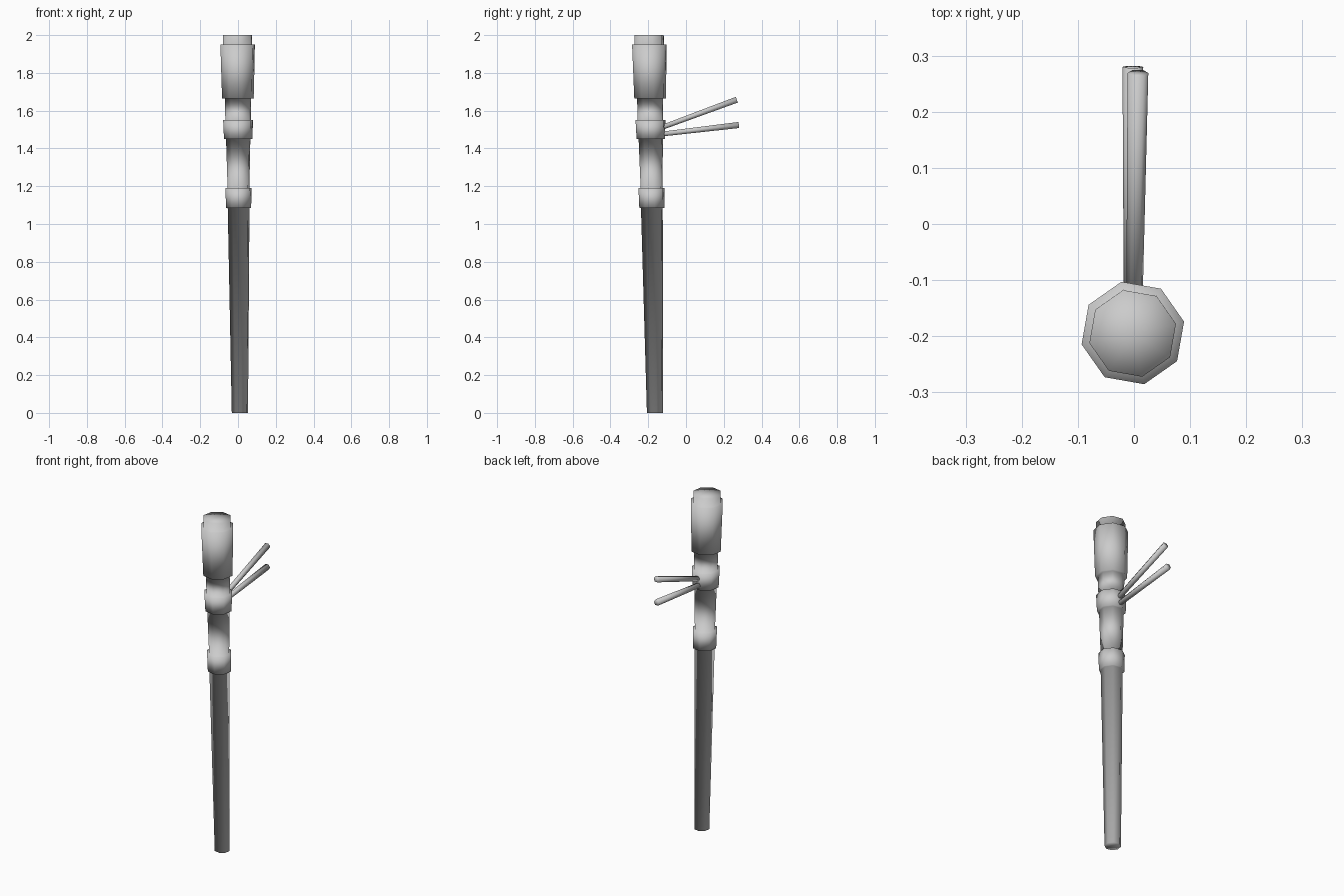
import bpy, bmesh, math
from mathutils import Vector

cube = bpy.data.objects.get("Cube")
if cube:
    bpy.data.objects.remove(cube, do_unlink=True)

grey = bpy.data.materials.new("light_grey")
grey.use_nodes = True
colour = (0.6, 0.6, 0.6, 1)
grey.diffuse_color = colour
grey.node_tree.nodes["Principled BSDF"].inputs["Base Color"].default_value = colour


def loft(name, rings, sides, turn, across, up):
    """Skin a chain of (centre, radius) rings and close both ends with fans."""
    bm = bmesh.new()
    loops = []
    for centre, radius in rings:
        angles = [turn + math.tau * i / sides for i in range(sides)]
        loops.append([bm.verts.new(centre + radius * (across * math.cos(a) + up * math.sin(a)))
                      for a in angles])
    for low, high in zip(loops, loops[1:]):
        for i in range(sides):
            j = (i + 1) % sides
            bm.faces.new((low[i], low[j], high[j], high[i]))
    for loop, (centre, _) in ((loops[0], rings[0]), (loops[-1], rings[-1])):
        tip = bm.verts.new(centre)
        for i in range(sides):
            bm.faces.new((loop[i], loop[(i + 1) % sides], tip))
    bmesh.ops.recalc_face_normals(bm, faces=bm.faces)
    for face in bm.faces:
        face.smooth = True
    mesh = bpy.data.meshes.new(name)
    bm.to_mesh(mesh)
    bm.free()
    mesh.materials.append(grey)
    obj = bpy.data.objects.new(name, mesh)
    bpy.context.collection.objects.link(obj)
    return obj


# Leaning pole: (height, radius) of shaft, lower band, grip, upper band, neck, head, cap
profile = [(0, .044), (1.085, .059), (1.085, .068), (1.19, .071),
           (1.19, .059), (1.45, .066), (1.45, .077), (1.55, .081),
           (1.55, .069), (1.665, .071), (1.665, .086), (1.95, .0935),
           (1.95, .079), (2, .079)]
foot, lean = Vector((.01, -.164, 0)), Vector((-.0062, -.0155, 1))
loft("pole", [(foot + lean * z, r) for z, r in profile], 8,
     math.radians(12.5), Vector((1, 0, 0)), Vector((0, 1, 0)))

# Two thin prongs reaching back from the upper band
prongs = {"upper_prong": ((0, -.19, 1.488), (.007, .269, 1.658)),
          "lower_prong": ((-.004, -.19, 1.469), (-.002, .28, 1.524))}
for name, (start, end) in prongs.items():
    start, end = Vector(start), Vector(end)
    across = Vector((1, 0, 0))
    up = across.cross(end - start).normalized()
    loft(name, [(start, .014), (end, .0185)], 6, 0, across, up)
